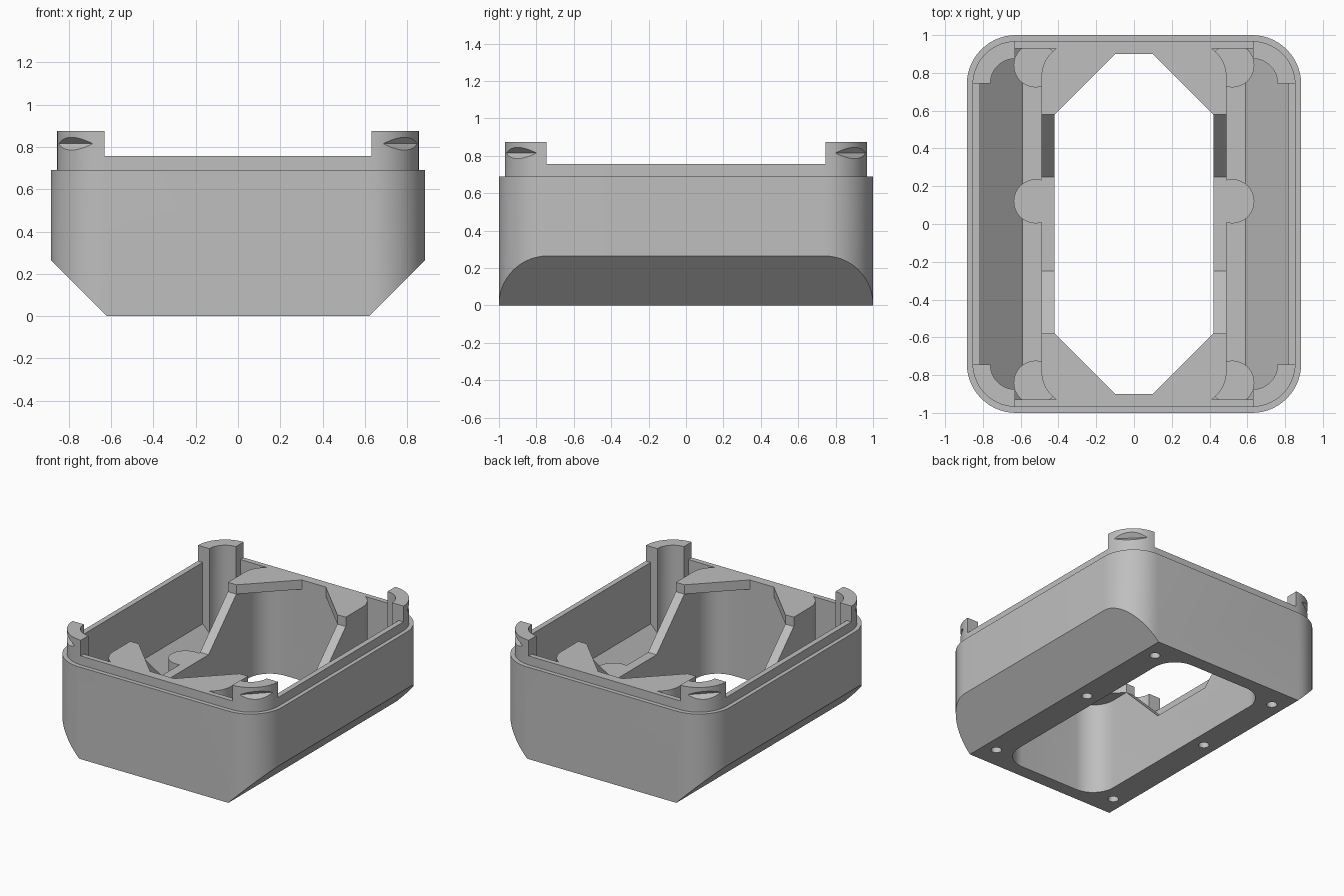
import bpy
import math
from mathutils import Matrix

cube = bpy.data.objects.get("Cube")
if cube:
    bpy.data.objects.remove(cube, do_unlink=True)

HALF_X, HALF_Y = 0.885, 1.0
SHOULDER, LIP_TOP, TAB_TOP = 0.69, 0.757, 0.875
FLOOR, INNER_Y = 0.07, 0.93
TAB_X, TAB_Y = 0.63, 0.745
PLATE_BASE, DIP = 0.687, 0.357

grey = bpy.data.materials.new("plain grey")
grey.use_nodes = True
colour = (0.52, 0.52, 0.52, 1)
grey.diffuse_color = colour
grey.node_tree.nodes["Principled BSDF"].inputs["Base Color"].default_value = colour


def prism(name, outline, low, high, axis="Z"):
    """Extrude a closed outline along an axis (X: outline is y,z; Y: outline is x,z)."""
    place = {"X": lambda a, b, h: (h, a, b),
             "Y": lambda a, b, h: (a, h, b),
             "Z": lambda a, b, h: (a, b, h)}[axis]
    n = len(outline)
    verts = [place(a, b, h) for h in (low, high) for a, b in outline]
    faces = [list(range(n))[::-1], list(range(n, 2 * n))]
    faces += [(i, (i + 1) % n, n + (i + 1) % n, n + i) for i in range(n)]
    mesh = bpy.data.meshes.new(name)
    mesh.from_pydata(verts, [], faces)
    if axis == "Y":
        mesh.flip_normals()
    mesh.materials.append(grey)
    obj = bpy.data.objects.new(name, mesh)
    bpy.context.collection.objects.link(obj)
    return obj


def arc(cx, cy, r, start, end, steps=14):
    angles = [math.radians(start + (end - start) * i / steps) for i in range(steps + 1)]
    return [(cx + r * math.cos(t), cy + r * math.sin(t)) for t in angles]


def four_way(quarter):
    """Mirror a quarter outline (from +x side to +y side) into a closed loop."""
    half = quarter + [(-x, y) for x, y in reversed(quarter)]
    return half + [(-x, -y) for x, y in half]


def rounded(hx, hy, r):
    return four_way(arc(hx - r, hy - r, r, 0, 90))


def box(hx, hy):
    return four_way([(hx, hy)])


def circle(x, y, r, steps=32):
    return arc(x, y, r, 0, 360, steps)[:-1]


def combine(target, tool, operation):
    mod = target.modifiers.new(operation, "BOOLEAN")
    mod.operation, mod.object, mod.solver = operation, tool, "EXACT"
    bpy.context.view_layer.update()
    graph = bpy.context.evaluated_depsgraph_get()
    result = bpy.data.meshes.new_from_object(target.evaluated_get(graph))
    target.modifiers.clear()
    target.data = result
    bpy.data.objects.remove(tool, do_unlink=True)


def cut(tool):
    combine(housing, tool, "DIFFERENCE")


def add(tool):
    combine(housing, tool, "UNION")


# Outer body with a stepped lip and raised corner tabs
housing = prism("housing", rounded(HALF_X, HALF_Y, 0.26), 0, SHOULDER)
add(prism("lip", rounded(0.855, 0.968, 0.23), 0.4, TAB_TOP))
cut(prism("end_gap", box(TAB_X, 1.2), LIP_TOP, 1))
cut(prism("side_gap", box(1.2, TAB_Y), LIP_TOP, 1))

# Sloped lower sides
for s in (1, -1):
    cut(prism("lower_slope", [(s * 0.52, -0.1), (s * 1.02, -0.1), (s * 1.02, 0.4)][::s],
              -1.2, 1.2, "Y"))

# Cavity following the slopes, leaving thick corner posts
plan = [(0.815, TAB_Y)] + arc(TAB_X, TAB_Y, 0.13, 0, 90) + [(TAB_X, INNER_Y)]
cavity = prism("cavity", four_way(plan), FLOOR, 1)
for s in (1, -1):
    combine(cavity, prism("inner_slope", [(s * 0.42, -0.1), (s * 1.02, -0.1), (s * 1.02, 0.5)][::s],
                          -1.2, 1.2, "Y"), "DIFFERENCE")
cut(cavity)

# Central shroud, dipping in the middle of both long sides
shroud = prism("shroud", rounded(0.49, 0.96, 0.18), 0.03, LIP_TOP)
dip = [(-0.58, 1), (-0.58, PLATE_BASE), (-0.25, DIP), (0.25, DIP), (0.58, PLATE_BASE), (0.58, 1)]
combine(shroud, prism("dip", dip, -0.7, 0.7, "X"), "DIFFERENCE")
add(shroud)

# Screw bosses beside the shroud
boss_spots = [(s * 0.52, y) for s in (1, -1) for y in (0.84, 0.12, -0.84)]
for x, y in boss_spots:
    add(prism("boss", circle(x, y, 0.117), 0.04, DIP))

# Rounded opening below the corner plates and an eight-sided one through them
cut(prism("opening", rounded(0.42, 0.9, 0.18), -0.1, PLATE_BASE))
cut(prism("plate_opening", four_way([(0.42, 0.58), (0.1, 0.9)]), 0.5, 1))

# Blind screw holes from below
for x, y in boss_spots:
    cut(prism("screw_hole", circle(x, y, 0.036, 20), -0.1, 0.27))

# Snap grooves across the tab corners
diamond = [(0.1, 0), (0, 0.1), (-0.1, 0), (0, -0.1)]
for sx in (1, -1):
    for sy in (1, -1):
        groove = prism("groove", diamond, -0.25, 0.25, "X")
        turn = math.atan2(sy, sx) - math.pi / 2
        groove.data.transform(Matrix.Translation((sx * 0.625, sy * 0.738, 0.815))
                              @ Matrix.Rotation(turn, 4, "Z")
                              @ Matrix.Translation((0, 0.3, 0)))
        cut(groove)

# Smooth the rounded corners, keep the edges sharp
bpy.ops.object.select_all(action="DESELECT")
housing.select_set(True)
bpy.context.view_layer.objects.active = housing
bpy.ops.object.shade_smooth_by_angle(angle=math.radians(25))
